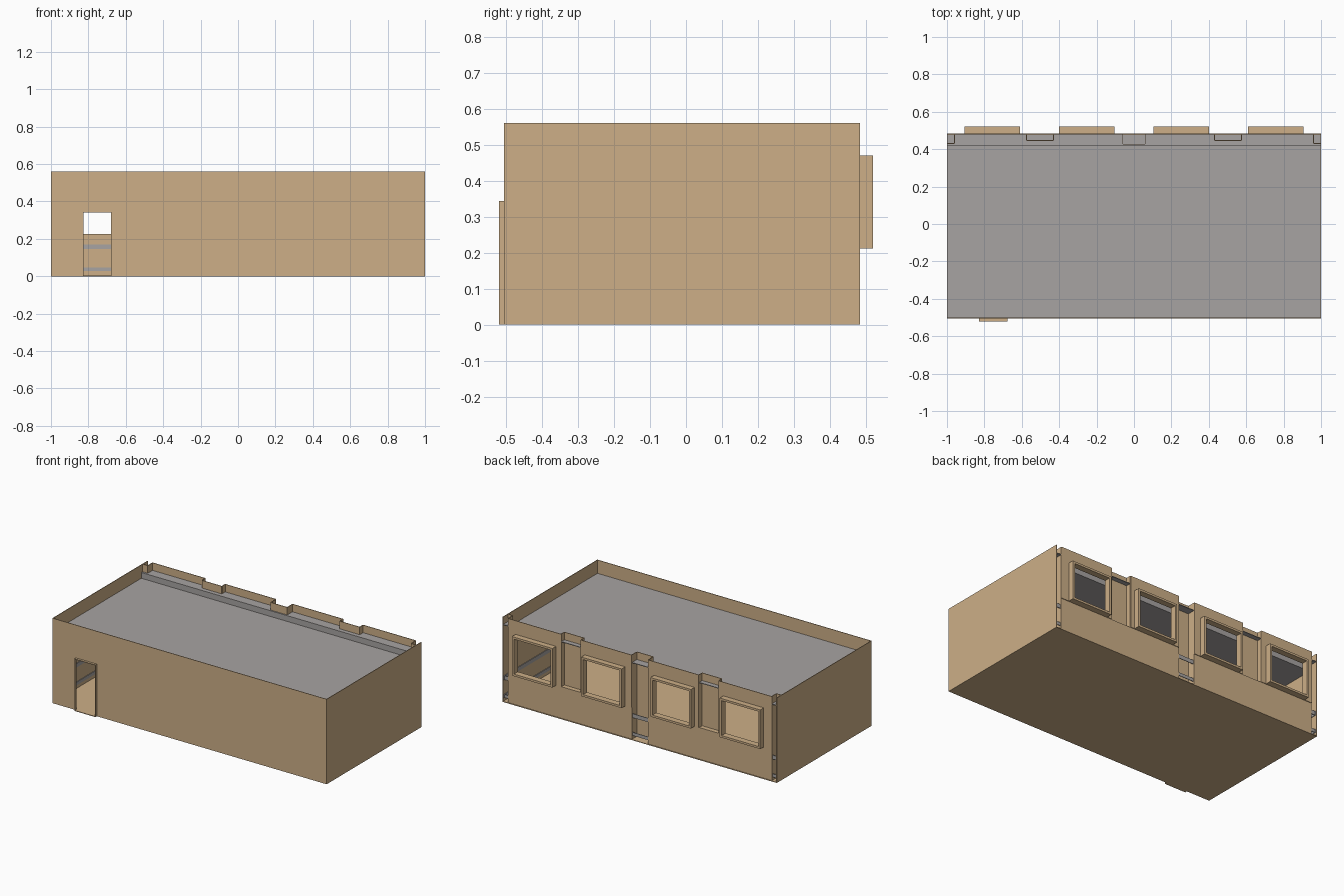
import bpy, bmesh

cube = bpy.data.objects.get("Cube")
if cube:
    bpy.data.objects.remove(cube, do_unlink=True)


def material(name, color):
    m = bpy.data.materials.new(name)
    m.use_nodes = True
    m.diffuse_color = (*color, 1)
    m.node_tree.nodes["Principled BSDF"].inputs["Base Color"].default_value = (*color, 1)
    return m


TAN = material("sandy_tan", (0.61, 0.43, 0.245))
GREY = material("warm_grey", (0.39, 0.37, 0.36))

T = 0.004                       # sheet thickness
FRONT, BACK, TOP = -0.505, 0.483, 0.56
SILL = 0.212                    # top of the lower back wall
RIM = 0.014                     # window frame thickness


def finish(name, bm, mat):
    bmesh.ops.recalc_face_normals(bm, faces=bm.faces)
    mesh = bpy.data.meshes.new(name)
    bm.to_mesh(mesh)
    bm.free()
    mesh.materials.append(mat)
    ob = bpy.data.objects.new(name, mesh)
    bpy.context.collection.objects.link(ob)
    return ob


def box(name, x, y, z, mat=TAN):
    bm = bmesh.new()
    bmesh.ops.create_cube(bm, size=1)
    for v in bm.verts:
        v.co = [a + (b - a) * (c + 0.5) for (a, b), c in zip((x, y, z), v.co)]
    return finish(name, bm, mat)


def ring(name, outer, inner, y, mat=TAN):
    """Upright plate with a rectangular opening; rects are x0, x1, z0, z1."""
    bm = bmesh.new()
    loops = []
    for x0, x1, z0, z1 in (outer, inner):
        for depth in y:
            loops.append([bm.verts.new((px, depth, pz))
                          for px, pz in ((x0, z0), (x1, z0), (x1, z1), (x0, z1))])
    of, ob, nf, nb = loops
    for a, b in ((of, ob), (ob, nb), (nb, nf), (nf, of)):
        for i in range(4):
            j = (i + 1) % 4
            bm.faces.new((a[i], a[j], b[j], b[i]))
    return finish(name, bm, mat)


# Floor, side walls and front wall with doorway
box("floor", (-1, 1), (FRONT, BACK), (0, T))
for side, s in (("left", 1), ("right", -1)):
    box(f"{side}_wall", sorted((s, s * (1 - T))), (FRONT, BACK), (0, TOP))
door = (-0.825, -0.68, T, 0.34)
ring("front_wall", (-1, 1, 0, TOP), door, (FRONT, FRONT + T))
ring("door_frame", (door[0] - T, door[1] + T, 0, door[3] + T), door,
     (-0.52, FRONT + T))

# Stepped roof
box("main_roof", (-1 + T, 1 - T), (FRONT + T, 0.42), (0.468, 0.472), GREY)
box("roof_step", (-1 + T, 1 - T), (0.416, 0.42), (0.468, 0.51), GREY)
box("rear_roof_ledge", (-1 + T, 1 - T), (0.42, BACK - T), (0.506, 0.51), GREY)

# Grey rails round the inside of the room, bridging the rear grooves
for label, z in (("lower", (0.027, 0.048)), ("upper", (0.145, 0.171))):
    box(f"{label}_back_rail", (-1 + T, 1 - T), (BACK - 3 * T, BACK - 2 * T), z, GREY)
    for side, s in (("left", 1), ("right", -1)):
        box(f"{label}_{side}_rail", sorted((s * (1 - T), s * (1 - 2 * T))),
            (FRONT + T, BACK - T), z, GREY)
    for side, x in (("right", (-1 + T, door[0] - T)), ("left", (door[1] + T, 1 - T))):
        box(f"{label}_front_{side}_rail", x, (FRONT + T, FRONT + 2 * T), z, GREY)

# Rear facade: low walls, window panels and projecting window frames
for side, s in (("left", 1), ("right", -1)):
    box(f"{side}_lower_back_wall", sorted((s * 0.06, s * 0.96)),
        (BACK - 2 * T, BACK - T), (T, SILL))
    for place, panel, frame in (("inner", (0.06, 0.43), (0.105, 0.40)),
                                ("outer", (0.575, 0.96), (0.61, 0.905))):
        p = sorted(s * v for v in panel)
        f = sorted(s * v for v in frame)
        opening = (f[0] + RIM, f[1] - RIM, SILL + RIM, 0.47 - RIM)
        ring(f"{side}_{place}_panel", (*p, SILL, TOP), opening, (BACK - T, BACK))
        ring(f"{side}_{place}_window_frame", (*f, SILL, 0.47), opening, (BACK, 0.52))


# Recessed vertical grooves between the panels
def groove(name, x0, x1, depth, z0):
    inner = BACK - depth
    box(f"{name}_groove_back", (x0, x1), (inner - T, inner), (z0, TOP))
    for label, x in (("first", x0), ("second", x1)):
        if abs(x) < 0.99:
            box(f"{name}_groove_{label}_cheek", (x - T / 2, x + T / 2),
                (inner, BACK - T), (z0, TOP))
    if z0 > 0.1:
        box(f"{name}_groove_shelf", (x0, x1), (inner, BACK - T), (z0 - T, z0))


groove("centre", -0.06, 0.06, 0.055, T)
groove("left_middle", 0.43, 0.575, 0.035, SILL)
groove("right_middle", -0.575, -0.43, 0.035, SILL)
groove("left_corner", 0.96, 1 - T, 0.05, T)
groove("right_corner", -1 + T, -0.96, 0.05, T)
